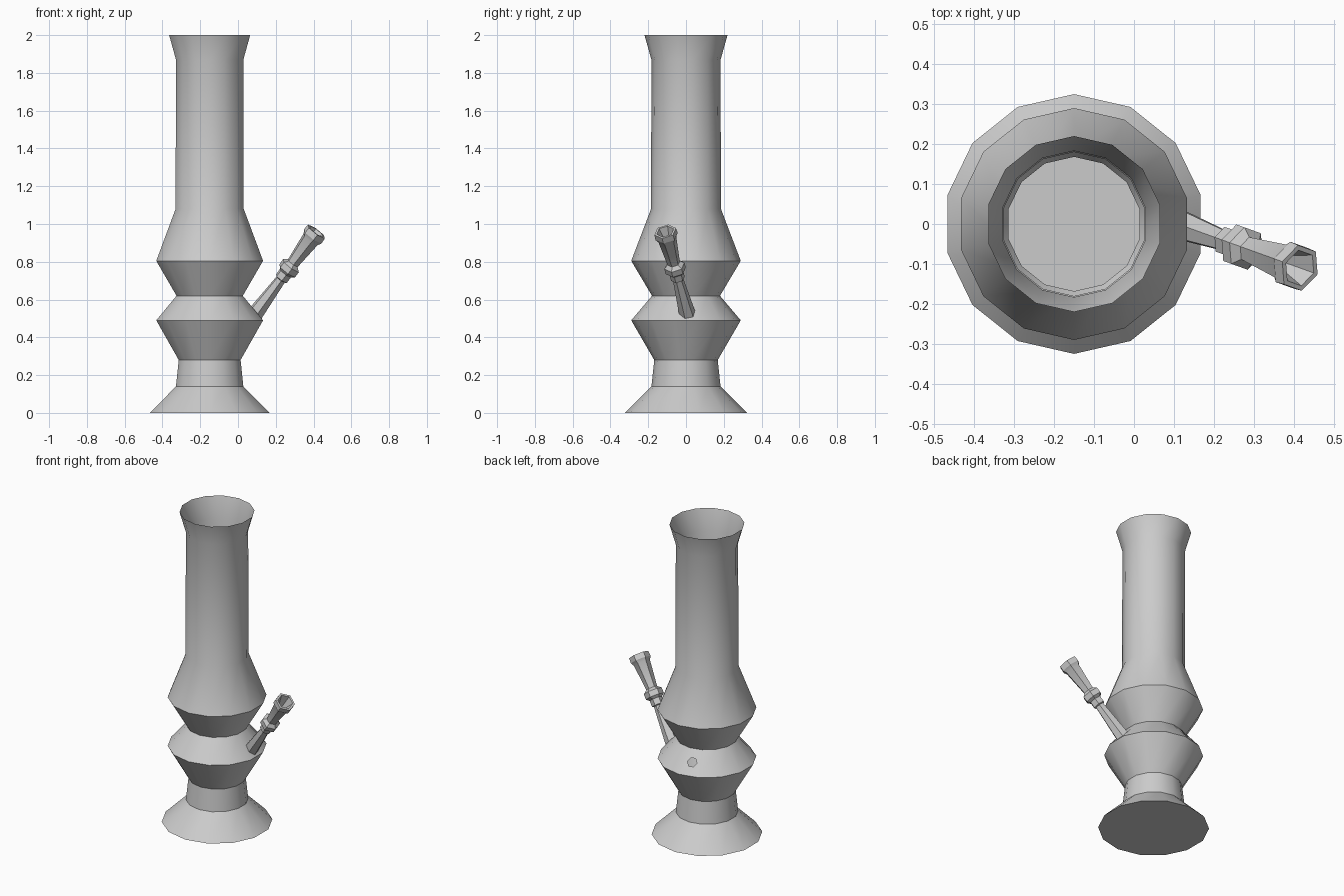
import bpy, bmesh
from math import sin, cos, pi, radians
from mathutils import Vector

if "Cube" in bpy.data.objects:
    bpy.data.objects.remove(bpy.data.objects["Cube"])


def lathe(name, profile, sides, cap_start=False, cap_end=False, hole=None):
    """Revolve (height, radius) pairs about local z, first corner on +y."""
    bm = bmesh.new()
    rings = []
    for h, r in profile:
        angles = [pi / 2 + 2 * pi * k / sides for k in range(sides)]
        rings.append([bm.verts.new((r * cos(a), r * sin(a), h)) for a in angles])
    for i, (lo, hi) in enumerate(zip(rings, rings[1:])):
        for k in range(sides):
            n = (k + 1) % sides
            f = bm.faces.new((lo[k], lo[n], hi[n], hi[k]))
            if hole and hole[:2] == (i, k):
                punch(bm, f, hole[2])
    if cap_start:
        bm.faces.new(rings[0][::-1])
    if cap_end:
        bm.faces.new(rings[-1])
    me = bpy.data.meshes.new(name)
    bm.to_mesh(me)
    bm.free()
    ob = bpy.data.objects.new(name, me)
    bpy.context.collection.objects.link(ob)
    bpy.ops.object.select_all(action='DESELECT')
    ob.select_set(True)
    bpy.context.view_layer.objects.active = ob
    bpy.ops.object.shade_smooth_by_angle(angle=radians(30))
    return ob


def punch(bm, face, radius):
    """Replace a flat face by the same face with a six-sided hole."""
    face.normal_update()
    n, c = face.normal.copy(), face.calc_center_median()
    u = n.cross(Vector((0, 0, 1))).normalized()
    w = n.cross(u)
    edges = list(face.edges)
    bmesh.ops.delete(bm, geom=[face], context='FACES_ONLY')
    vs = [bm.verts.new(c + radius * (u * cos(k * pi / 3) + w * sin(k * pi / 3)))
          for k in range(6)]
    edges += [bm.edges.new((vs[k], vs[(k + 1) % 6])) for k in range(6)]
    bmesh.ops.triangle_fill(bm, edges=edges, use_beauty=True, normal=n)


# Thin-walled vessel, open at the top, with a small air hole at the back
body = lathe("vessel_body", [
    (0, 0.325), (0.14, 0.183), (0.28, 0.168), (0.49, 0.29), (0.62, 0.18),
    (0.805, 0.29), (1.08, 0.185), (1.87, 0.183), (2.0, 0.22)],
    14, cap_start=True, hole=(3, 0, 0.03))
body.location = (-0.15, 0, 0)

# Slanted six-sided side stem with collar, ring and hollow bowl
start, end = Vector((0.11, 0, 0.55)), Vector((0.415, -0.11, 0.96))
stem = lathe("side_stem", [
    (-0.05, 0.045), (0.2, 0.028), (0.205, 0.038), (0.243, 0.038),
    (0.258, 0.056), (0.292, 0.056), (0.31, 0.034), (0.47, 0.05),
    (0.49, 0.062), (0.523, 0.06), (0.523, 0.047), (0.44, 0.02)],
    6, cap_start=True, cap_end=True)
stem.location = start
stem.rotation_mode = 'QUATERNION'
stem.rotation_quaternion = (end - start).to_track_quat('Z', 'Y')
